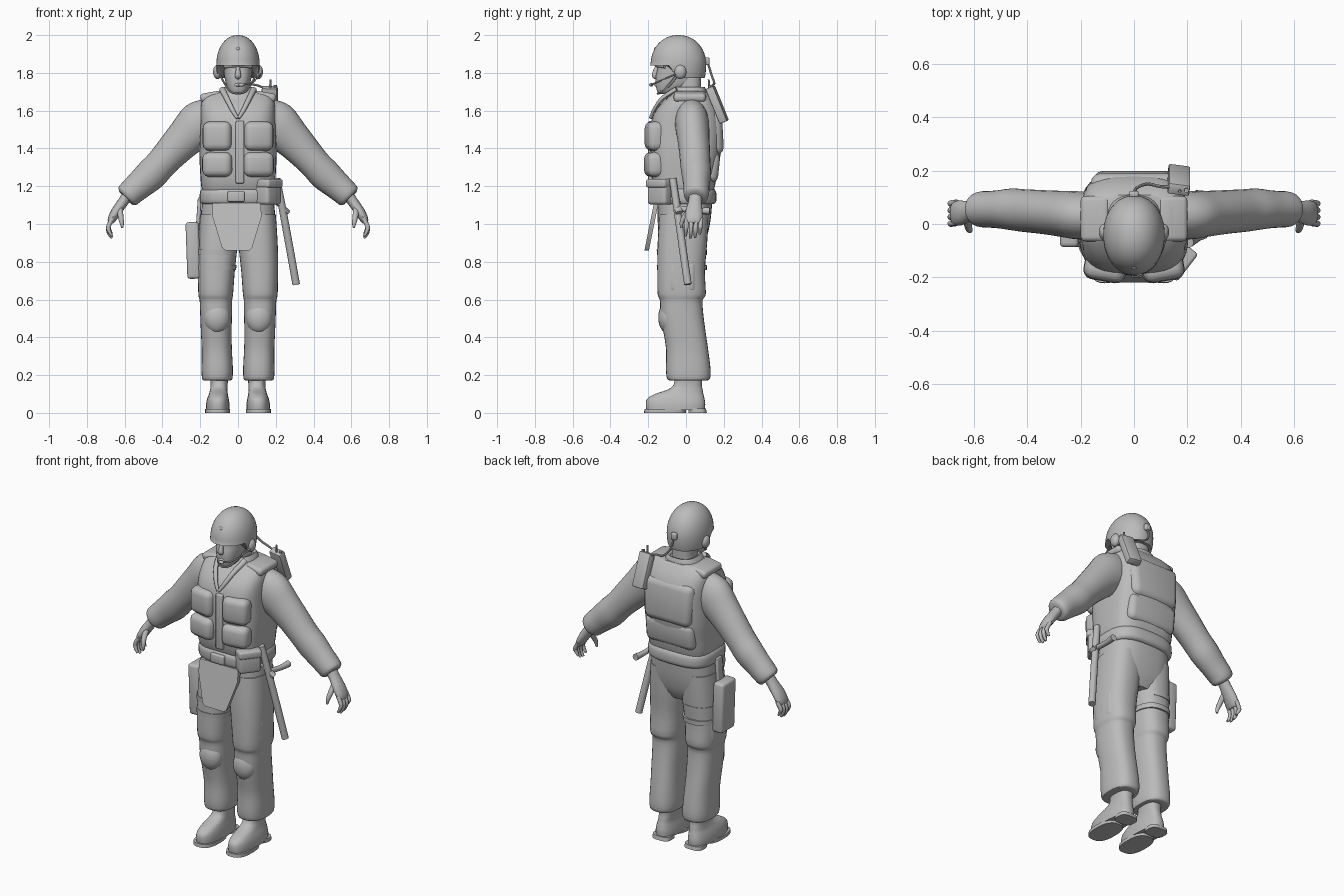
import bpy, bmesh, math
from mathutils import Vector, Matrix

grey = bpy.data.materials.new("plain grey")
grey.diffuse_color = (0.5, 0.5, 0.5, 1)


def finish(name, bm, angle=40):
    bmesh.ops.recalc_face_normals(bm, faces=bm.faces)
    me = bpy.data.meshes.new(name)
    bm.to_mesh(me)
    bm.free()
    me.materials.append(grey)
    ob = bpy.data.objects.new(name, me)
    bpy.context.collection.objects.link(ob)
    bpy.ops.object.select_all(action='DESELECT')
    ob.select_set(True)
    bpy.context.view_layer.objects.active = ob
    bpy.ops.object.shade_smooth_by_angle(angle=math.radians(angle))
    return ob


def smooth_rows(rows, sub):
    """Catmull-Rom refinement of a list of equal-length number rows."""
    out = []
    for i in range(len(rows) - 1):
        a, b, c, d = (rows[max(0, min(len(rows) - 1, i + k))] for k in (-1, 0, 1, 2))
        for s in range(sub):
            t = s / sub
            out.append([0.5 * (2 * q + (r - p) * t + (2 * p - 5 * q + 4 * r - w) * t * t
                               + (3 * q - p - 3 * r + w) * t ** 3) for p, q, r, w in zip(a, b, c, d)])
    return out + [list(rows[-1])]


def skin(bm, rings, cap=True):
    vs = [[bm.verts.new(p) for p in ring] for ring in rings]
    n = len(vs[0])
    for a, b in zip(vs, vs[1:]):
        for i in range(n):
            bm.faces.new((a[i], a[(i + 1) % n], b[(i + 1) % n], b[i]))
    if cap:
        bm.faces.new(vs[0])
        bm.faces.new(vs[-1])


def oval(n, p):
    for i in range(n):
        a = 2 * math.pi * i / n
        c, s = math.cos(a), math.sin(a)
        yield math.copysign(abs(c) ** (2 / p), c), math.copysign(abs(s) ** (2 / p), s)


def stack(name, rows, p=2.5, sub=3, n=32, sx=1, fix=None, cap=True):
    """Horizontal sections; each row is z, centre x, half width, front y, back y."""
    rings = []
    for z, cx, rx, y0, y1 in smooth_rows(rows, sub):
        ring = [Vector((sx * (cx + rx * u), (y0 + y1) / 2 + (y1 - y0) / 2 * v, z)) for u, v in oval(n, p)]
        rings.append([fix(q) for q in ring] if fix else ring)
    bm = bmesh.new()
    skin(bm, rings, cap)
    return finish(name, bm)


def tube(name, rows, sx=1, n=16, sub=3):
    """Sections across a path; each row is x, y, z, radius, radius in depth."""
    rows = smooth_rows(rows, sub)
    pts = [Vector(r[:3]) for r in rows]
    rings = []
    for i, r in enumerate(rows):
        t = (pts[min(i + 1, len(pts) - 1)] - pts[max(i - 1, 0)]).normalized()
        ref = Vector((0, 1, 0)) if abs(t.y) < 0.85 else Vector((0, 0, 1))
        d = (ref - t * ref.dot(t)).normalized()
        w = t.cross(d)
        ring = [pts[i] + w * (u * r[3]) + d * (v * r[4]) for u, v in oval(n, 2)]
        rings.append([Vector((sx * q.x, q.y, q.z)) for q in ring])
    bm = bmesh.new()
    skin(bm, rings)
    return finish(name, bm)


def box(name, loc, size, bevel=0.02, rot=(0, 0, 0), seg=3, taper=1):
    bm = bmesh.new()
    bmesh.ops.create_cube(bm, size=1)
    for v in bm.verts:
        if v.co.z < 0:
            v.co.x *= taper
        v.co = Vector((v.co.x * size[0], v.co.y * size[1], v.co.z * size[2]))
    bmesh.ops.bevel(bm, geom=bm.edges[:], offset=bevel, segments=seg, profile=0.5, affect='EDGES')
    m = Matrix.Translation(loc)
    for ang, ax in zip(rot, 'XYZ'):
        m = m @ Matrix.Rotation(math.radians(ang), 4, ax)
    bm.transform(m)
    return finish(name, bm)


def ball(name, loc, size):
    bm = bmesh.new()
    bmesh.ops.create_uvsphere(bm, u_segments=20, v_segments=12, radius=1)
    bm.transform(Matrix.Translation(loc) @ Matrix.Diagonal((*size, 1)))
    return finish(name, bm)


# Torso, collar, belt and hips
stack("vest", [(1.17, 0, .19, -.16, .145), (1.21, 0, .196, -.175, .155), (1.27, 0, .20, -.185, .165),
               (1.38, 0, .205, -.19, .185), (1.50, 0, .20, -.19, .192), (1.58, 0, .198, -.172, .185),
               (1.64, 0, .195, -.13, .16), (1.68, 0, .18, -.085, .13), (1.70, 0, .14, -.06, .11)], p=3.4)
stack("collar", [(1.64, 0, .13, -.12, .12), (1.69, 0, .105, -.09, .11), (1.725, 0, .085, -.065, .10),
                 (1.715, 0, .07, -.05, .085)])
stack("belt", [(1.105, 0, .192, -.16, .145), (1.12, 0, .202, -.172, .16), (1.165, 0, .202, -.175, .16),
               (1.185, 0, .192, -.165, .15)], p=3)
stack("hips", [(.87, 0, .10, -.09, .08), (.93, 0, .185, -.14, .11), (1.02, 0, .197, -.15, .13),
               (1.13, 0, .19, -.15, .14)], p=2.8)
box("belt_buckle", (-.01, -.175, 1.145), (.09, .03, .055), .008)
box("back_panel", (0, .15, 1.49), (.33, .09, .25), .04, (3, 0, 0), taper=.92)
box("back_lower_panel", (0, .135, 1.30), (.32, .08, .16), .035, (-6, 0, 0))
box("front_strip", (.01, -.185, 1.38), (.045, .03, .33), .008)

# Front pouches, shoulder pads and neckline, mirrored
for s, side in ((1, "left"), (-1, "right")):
    box(side + "_chest_pouch", (s * .108, -.162, 1.465), (.155, .10, .155), .035, (0, 0, s * 10))
    box(side + "_lower_pouch", (s * .108, -.165, 1.315), (.16, .10, .13), .035, (0, 0, s * 10))
    box(side + "_shoulder_pad", (s * .145, .02, 1.675), (.11, .17, .045), .018, (0, s * 10, 0))
    tube(side + "_neckline", [(.085, -.05, 1.715, .016, .012), (.06, -.125, 1.665, .014, .012),
                              (.03, -.168, 1.605, .012, .010), (.003, -.188, 1.56, .008, .008)], s, 10)

    # Arm with a gathered cuff
    tube(side + "_arm", [(.13, .03, 1.575, .10, .08), (.20, .032, 1.53, .122, .09), (.27, .038, 1.465, .105, .086),
                         (.345, .045, 1.387, .091, .082), (.41, .05, 1.315, .083, .08), (.46, .055, 1.262, .085, .078),
                         (.52, .055, 1.208, .076, .07), (.565, .055, 1.168, .07, .068),
                         (.585, .053, 1.147, .066, .062), (.594, .052, 1.138, .05, .05)], s, 24)
    # Hand
    tube(side + "_palm", [(.575, .05, 1.165, .03, .035), (.61, .048, 1.115, .028, .036), (.645, .042, 1.065, .027, .046),
                          (.668, .04, 1.025, .022, .046), (.675, .04, 1.005, .014, .04)], s)
    for k in range(4):
        y = .002 + k * .025
        drop = (.012, 0, .004, .022)[k]
        tube(side + "_finger_%d" % (k + 1), [(.664, y + .003, 1.03, .012, .012), (.685, y, .99, .012, .012),
             (.684, y - .002, .955 + drop, .011, .011), (.668, y - .004, .925 + drop, .006, .007)], s, 10)
    tube(side + "_thumb", [(.625, .025, 1.085, .016, .016), (.622, -.005, 1.045, .015, .014),
                           (.616, -.022, 1.01, .012, .012), (.612, -.025, .98, .006, .006)], s, 10)

    # Trouser leg and knee pad
    stack(side + "_leg", [(.172, .11, .07, -.085, .11), (.18, .11, .08, -.10, .127), (.23, .11, .083, -.106, .13),
                          (.33, .112, .08, -.105, .118), (.42, .115, .081, -.118, .105), (.52, .116, .084, -.135, .092),
                          (.595, .117, .086, -.138, .088), (.63, .118, .092, -.15, .105), (.75, .115, .098, -.152, .10),
                          (.90, .106, .104, -.15, .112), (1.05, .10, .10, -.14, .12)], sx=s)
    ball(side + "_knee_pad", (s * .112, -.095, .505), (.07, .052, .085))
    box(side + "_thigh_pocket", (s * .185, -.02, .72), (.05, .14, .16), .02)

    # Boot with separate sole and heel
    stack(side + "_boot", [(.015, .107, .062, -.21, .10), (.045, .107, .062, -.213, .102), (.075, .106, .057, -.205, .098),
                           (.10, .104, .05, -.165, .092), (.122, .102, .046, -.10, .088), (.15, .10, .045, -.065, .084),
                           (.21, .10, .05, -.06, .088)], sx=s)
    stack(side + "_sole", [(0, .109, .066, -.222, .0), (.02, .109, .066, -.22, .0)], 2.6, 1, sx=s)
    stack(side + "_heel", [(0, .107, .058, .012, .11), (.022, .107, .057, .012, .106)], 3, 1, sx=s)

# Head and face
stack("head", [(1.688, 0, .025, -.14, -.09), (1.70, 0, .045, -.152, -.05), (1.735, 0, .062, -.16, .03),
               (1.78, 0, .072, -.16, .07), (1.82, 0, .076, -.152, .08), (1.87, 0, .078, -.155, .08)])
stack("neck", [(1.64, 0, .075, -.07, .09), (1.70, 0, .066, -.055, .08), (1.79, 0, .064, -.05, .08)])
tube("nose", [(0, -.15, 1.835, .009, .012), (0, -.162, 1.805, .013, .014), (0, -.166, 1.783, .017, .013),
              (0, -.155, 1.772, .01, .008)], n=12)
tube("brow", [(-.068, -.11, 1.835, .012, .012), (0, -.155, 1.842, .012, .012), (.068, -.11, 1.835, .012, .012)], n=10)
tube("mouth", [(-.028, -.145, 1.735, .005, .006), (0, -.160, 1.737, .009, .008), (.028, -.145, 1.735, .005, .006)], n=10)


# Helmet shell: the rim steps up over the face
def rim(q):
    t = max(0, min(1, (-.045 - q.y) / .045))
    q.z = max(q.z, 1.772 + .068 * t)
    return q


shell = [(1.77, 0, .085, -.155, .075), (1.77, 0, .108, -.188, .098), (1.79, 0, .112, -.19, .103),
         (1.82, 0, .115, -.191, .106), (1.845, 0, .115, -.188, .107)]
for k in range(1, 12):
    a = k / 12 * math.pi / 2
    c = math.cos(a) ** .92
    shell.append((1.845 + .155 * math.sin(a), 0, .115 * c, -.04 - .147 * c, -.04 + .147 * c))
shell.append((2.0, 0, .004, -.045, -.036))
stack("helmet", shell, 2.1, 1, 40, fix=rim)
ball("helmet_front_stud", (0, -.158, 1.925), (.012, .012, .012))
box("helmet_back_clip", (0, .112, 1.862), (.035, .025, .04), .008)

# Ear cups, chin straps, microphone
for s, side in ((1, "left"), (-1, "right")):
    ball(side + "_ear_cup", (s * .108, -.03, 1.805), (.024, .032, .038))
    tube(side + "_chin_strap", [(.10, -.04, 1.80, .005, .008), (.072, -.08, 1.745, .005, .008),
                                (.04, -.13, 1.70, .005, .008), (0, -.148, 1.69, .005, .008)], s, 8)
tube("microphone_boom", [(.122, -.04, 1.80, .005, .005), (.10, -.11, 1.77, .005, .005),
                         (.065, -.165, 1.745, .005, .005), (.02, -.185, 1.738, .005, .005)], n=8)
ball("microphone", (.018, -.185, 1.737), (.016, .011, .010))

# Radio on the back of the shoulder, with antenna and cable
box("radio", (.168, .165, 1.632), (.082, .045, .20), .008, (22, 0, -8), 2)
tube("radio_antenna", [(.17, .125, 1.70, .007, .007), (.172, .12, 1.765, .005, .005)], n=8)
tube("radio_knob", [(.195, .13, 1.70, .009, .009), (.197, .125, 1.735, .009, .009)], n=8)
tube("radio_cable", [(0, .115, 1.855, .006, .006), (.01, .135, 1.79, .006, .006), (.05, .15, 1.745, .006, .006),
                     (.10, .14, 1.735, .006, .006), (.15, .14, 1.715, .006, .006)], n=8)

# Groin guard: a tapered plate leaning forward
bm = bmesh.new()
outline = [(-.135, 1.11), (.12, 1.11), (.125, 1.04), (.075, .875), (.06, .86), (-.065, .86), (-.085, .875), (-.135, 1.04)]
skin(bm, [[Vector((x, -.158 - (1.11 - z) * .2 + d, z)) for x, z in outline] for d in (-.012, .012)])
finish("groin_guard", bm)

# Angled belt pouch and small rear pouch
box("belt_pouch", (.155, -.128, 1.17), (.125, .105, .135), .018, (0, 0, 52))
box("belt_pouch_flap", (.158, -.131, 1.215), (.13, .11, .045), .012, (0, 0, 52))

# Side-handled baton
tube("baton", [(.205, -.07, 1.24, .019, .019), (.258, -.03, .96, .02, .02), (.308, .01, .68, .02, .02)], n=12)
tube("baton_handle", [(.232, -.055, 1.085, .016, .016), (.243, .05, 1.07, .015, .015), (.25, .125, 1.07, .019, .019)], n=12)
tube("baton_loop", [(.18, -.05, 1.13, .012, .02), (.235, -.045, 1.09, .012, .02), (.265, -.035, 1.06, .014, .02)], n=10)

# Thigh holster with straps
box("holster", (-.238, -.022, .86), (.07, .13, .30), .016, (0, -2, 0))
box("holster_hanger", (-.208, -.02, 1.06), (.02, .05, .16), .006, (0, 4, 0))
for z in (.77, .85):
    stack("thigh_strap", [(z - .014, .113, .102, -.154, .11), (z + .014, .111, .104, -.155, .112)], 2.5, 1, sx=-1)
